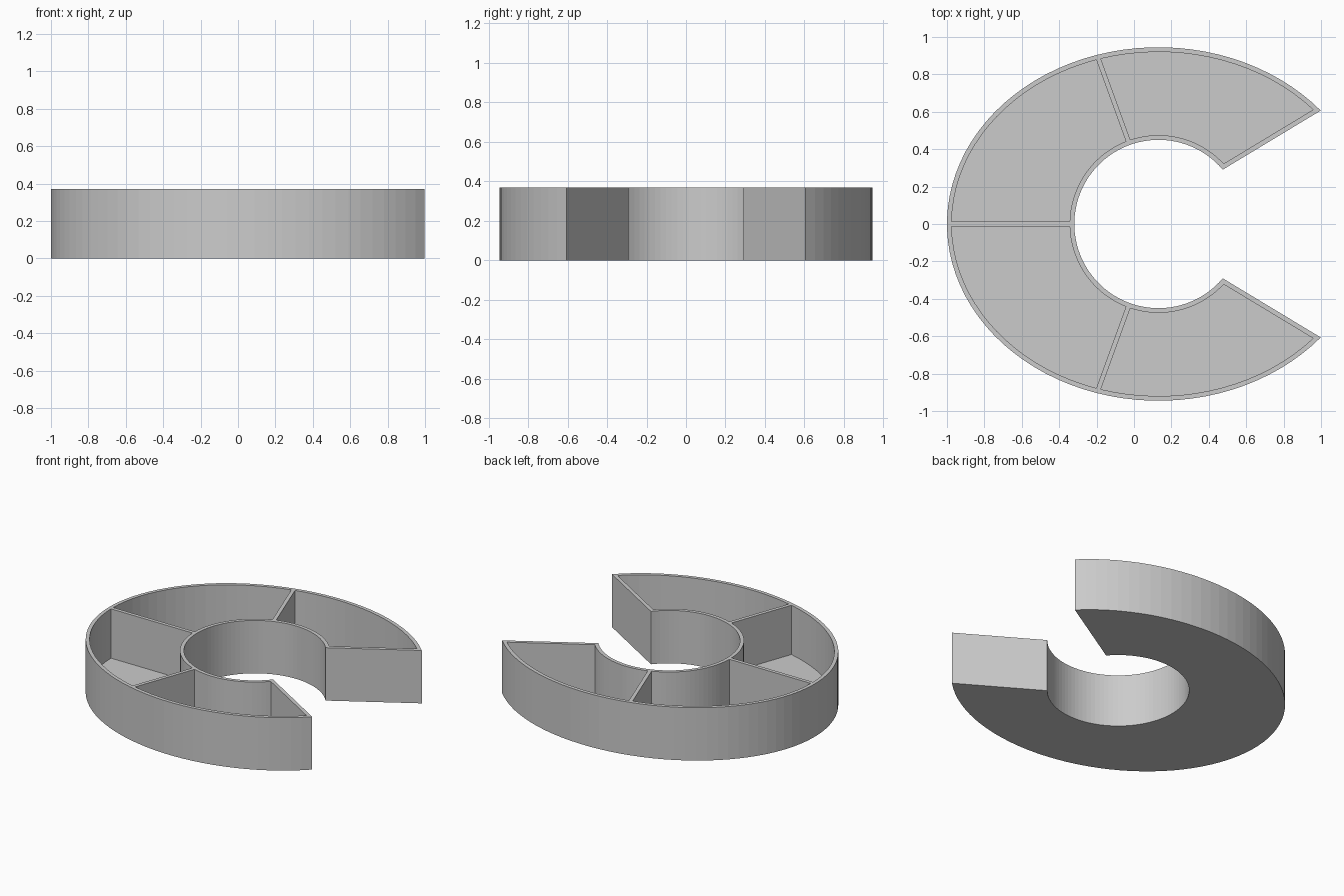
import bpy, bmesh, math
from mathutils import Vector

if "Cube" in bpy.data.objects:
    bpy.data.objects.remove(bpy.data.objects["Cube"])

CENTRE_X = 0.131
RX, RY = 1.131, 0.945      # outer ellipse
INNER = 0.45               # round opening
WALL = 0.025
HEIGHT = 0.37
STEPS = 96

grey = bpy.data.materials.new("plain grey")
grey.use_nodes = True
colour = (0.6, 0.6, 0.6, 1)
grey.diffuse_color = colour
grey.node_tree.nodes["Principled BSDF"].inputs["Base Color"].default_value = colour


def hit(line, rx, ry):
    """Ellipse parameter where an outgoing line leaves the ellipse."""
    p, d = line
    a, b = Vector((p.x / rx, p.y / ry)), Vector((d.x / rx, d.y / ry))
    half, c = a.dot(b), a.dot(a) - 1
    t = (-half + math.sqrt(half * half - b.dot(b) * c)) / b.dot(b)
    q = a + b * t
    return math.atan2(q.y, q.x) % math.tau


def arc(rx, ry, start, end):
    n = max(8, round(STEPS * (end - start) / math.tau))
    angles = [start + (end - start) * i / n for i in range(n + 1)]
    return [(CENTRE_X + rx * math.cos(a), ry * math.sin(a)) for a in angles]


def sector(name, first, last, inset, z0, z1):
    """Prism between two lines, the outer ellipse and the inner circle."""
    rx, ry, r = RX - inset, RY - inset, INNER + inset
    outline = arc(rx, ry, hit(first, rx, ry), hit(last, rx, ry))
    outline += reversed(arc(r, r, hit(first, r, r), hit(last, r, r)))
    bm = bmesh.new()
    base = bm.faces.new([bm.verts.new((x, y, z0)) for x, y in outline])
    top = bmesh.ops.extrude_face_region(bm, geom=[base])["geom"]
    bmesh.ops.translate(bm, vec=(0, 0, z1 - z0),
                        verts=[v for v in top if isinstance(v, bmesh.types.BMVert)])
    bmesh.ops.recalc_face_normals(bm, faces=bm.faces)
    mesh = bpy.data.meshes.new(name)
    bm.to_mesh(mesh)
    bm.free()
    mesh.materials.append(grey)
    obj = bpy.data.objects.new(name, mesh)
    bpy.context.collection.objects.link(obj)
    return obj


def boundary(x, degrees, offset):
    """Line from (x, 0) at an angle, shifted sideways (counterclockwise positive)."""
    a = math.radians(degrees)
    d = Vector((math.cos(a), math.sin(a)))
    return Vector((x, 0)) + Vector((-d.y, d.x)) * offset, d


# Start point, direction and half thickness of the end walls and dividers
APEX = -0.138
walls = [(APEX, 31.1, WALL), (0, 110, WALL / 2), (0, 180, WALL / 2),
         (0, 250, WALL / 2), (APEX, 328.9, WALL)]

# Tray body
tray = sector("tray", boundary(APEX, 31.1, 0), boundary(APEX, 328.9, 0), 0, 0, HEIGHT)

# Four open compartments cut from above
for i, (low, high) in enumerate(zip(walls, walls[1:])):
    pocket = sector(f"compartment_cutter_{i + 1}",
                    boundary(*low), boundary(high[0], high[1], -high[2]),
                    WALL, WALL, HEIGHT + 0.1)
    pocket.hide_render = True
    pocket.hide_set(True)
    pocket.display_type = 'WIRE'
    cut = tray.modifiers.new(f"compartment_{i + 1}", 'BOOLEAN')
    cut.operation = 'DIFFERENCE'
    cut.solver = 'EXACT'
    cut.object = pocket

# Apply the cuts and drop the cutters
bpy.context.view_layer.update()
cut_mesh = bpy.data.meshes.new_from_object(tray.evaluated_get(bpy.context.evaluated_depsgraph_get()))
cutters = [m.object for m in tray.modifiers]
tray.modifiers.clear()
tray.data = cut_mesh
for cutter in cutters:
    bpy.data.objects.remove(cutter)
